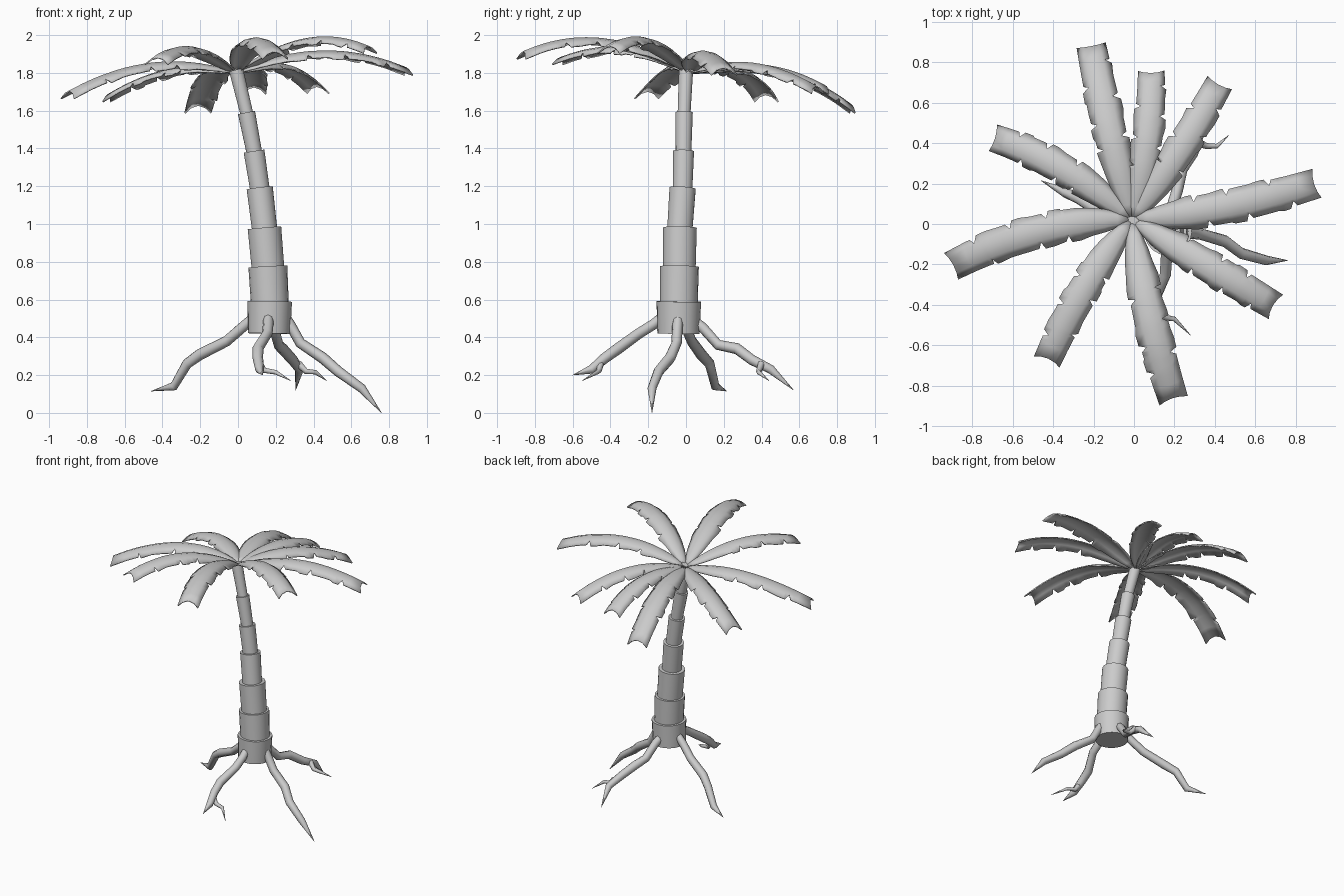
import bpy, bmesh, math, random
from mathutils import Vector

if "Cube" in bpy.data.objects:
    bpy.data.objects.remove(bpy.data.objects["Cube"])

random.seed(4)


def finish(bm, name, angle=40):
    bmesh.ops.recalc_face_normals(bm, faces=bm.faces[:])
    me = bpy.data.meshes.new(name)
    bm.to_mesh(me)
    bm.free()
    ob = bpy.data.objects.new(name, me)
    bpy.context.collection.objects.link(ob)
    smooth(ob, angle)
    return ob


def smooth(ob, angle):
    bpy.ops.object.select_all(action='DESELECT')
    ob.select_set(True)
    bpy.context.view_layer.objects.active = ob
    bpy.ops.object.shade_smooth_by_angle(angle=math.radians(angle))


# Trunk: stacked, slightly flared sleeves along a leaning line
path = [(.165, -.04, .42), (.168, -.038, .59), (.158, -.035, .775), (.14, -.032, .98),
        (.115, -.018, 1.19), (.085, -.013, 1.385), (.045, -.01, 1.59), (-.01, .0, 1.815)]
radii = [(.112, .118), (.1, .103), (.087, .09), (.067, .07), (.052, .056), (.041, .046), (.034, .038)]
for i, (r0, r1) in enumerate(radii):
    a, b = Vector(path[i]), Vector(path[i + 1])
    if i:
        a -= (b - a).normalized() * .02
    mat = (b - a).to_track_quat('Z', 'Y').to_matrix().to_4x4()
    mat.translation = (a + b) / 2
    bm = bmesh.new()
    bmesh.ops.create_cone(bm, cap_ends=True, segments=20, radius1=r0, radius2=r1,
                          depth=(b - a).length, matrix=mat)
    finish(bm, f"trunk_segment_{i + 1}")


# Roots: tapering bent tubes
def root(name, pts, rads):
    cu = bpy.data.curves.new(name, 'CURVE')
    cu.dimensions = '3D'
    cu.bevel_depth = 1
    cu.bevel_resolution = 2
    cu.use_fill_caps = True
    sp = cu.splines.new('POLY')
    sp.points.add(len(pts) - 1)
    for p, co, r in zip(sp.points, pts, rads):
        p.co = (*co, 1)
        p.radius = r
    ob = bpy.data.objects.new(name, cu)
    bpy.context.collection.objects.link(ob)
    bpy.ops.object.select_all(action='DESELECT')
    ob.select_set(True)
    bpy.context.view_layer.objects.active = ob
    bpy.ops.object.convert(target='MESH')
    smooth(bpy.context.object, 50)


main = [.025, .028, .028, .03, .028, .024, .001]
root("left_root", [(.10, -.02, .52), (.02, 0, .45), (-.06, .03, .38), (-.2, .08, .31), (-.27, .125, .26),
                   (-.34, .155, .14), (-.46, .215, .115)], main)
root("right_root", [(.22, -.04, .56), (.28, -.045, .46), (.33, -.05, .37), (.45, -.085, .29),
                    (.53, -.145, .22), (.655, -.18, .13), (.76, -.18, 0)], main)
root("front_root", [(.16, -.1, .53), (.16, -.17, .47), (.155, -.25, .42), (.105, -.36, .34), (.105, -.43, .29),
                    (.115, -.5, .23), (.13, -.6, .2)], main)
root("back_root", [(.17, .03, .5), (.19, .09, .45), (.215, .17, .36), (.235, .27, .34), (.29, .35, .28),
                   (.325, .45, .23), (.305, .57, .12)], main)
twig = [.02, .015, .012, .001]
root("front_rootlet", [(.11, -.45, .27), (.14, -.46, .225), (.2, -.47, .215), (.28, -.55, .17)], twig)
root("back_rootlet", [(.32, .4, .26), (.36, .385, .22), (.41, .385, .215), (.47, .44, .17)], twig)

# Fronds: shallow arched ribbons with ragged, notched edges
WIDTH = [(0, .012), (.12, .05), (.27, .073), (.6, .08), (1, .07)]


def half_width(t):
    for (t0, w0), (t1, w1) in zip(WIDTH, WIDTH[1:]):
        if t <= t1:
            return w0 + (w1 - w0) * (t - t0) / (t1 - t0)
    return WIDTH[-1][1]


def frond(name, mid, tip):
    base, mid, tip = Vector((-.01, .02, 1.8)), Vector(mid), Vector(tip)
    scale = .4 + .6 * (tip - base).length / .9

    def pos(t):
        return base * (2 * t - 1) * (t - 1) + mid * 4 * t * (1 - t) + tip * t * (2 * t - 1)

    notches = {s: [n + random.uniform(-.04, .04) for n in ns]
               for s, ns in ((-1, (.36, .55, .76)), (1, (.43, .65, .86)))}
    ts = [.02, .08, .15, .22, .29, .38, .5, .6, .7, .8, .9, 1]
    for ns in notches.values():
        for n in ns:
            ts += [n - .015, n, n + .02]
    bm = bmesh.new()
    rows = []
    for t in sorted(set(ts)):
        tan = (pos(t + .01) - pos(t - .01)).normalized()
        side = tan.cross(Vector((0, 0, 1))).normalized()
        up = side.cross(tan)
        row = []
        for u in (-1, -.55, 0, .55, 1):
            w = half_width(t) * scale
            k = u
            if abs(u) == 1:
                ns = notches[int(u)]
                if t in ns:
                    k = u * .66
                elif any(0 < n - t < .08 for n in ns):
                    k = u * 1.1     # leaflet flares just before each tear
            p = pos(t) + side * k * w - up * (k * k * w * .42)
            # concave end between two pointed corners
            if t == 1:
                p -= tan * .03 * (1 - u * u)
            row.append(bm.verts.new(p))
        rows.append(row)
    for r, q in zip(rows, rows[1:]):
        for j in range(4):
            bm.faces.new((r[j], r[j + 1], q[j + 1], q[j]))
    ob = finish(bm, name, 45)
    mod = ob.modifiers.new("thickness", 'SOLIDIFY')
    mod.thickness = .008
    mod.offset = 0


fronds = [((.45, .085, 1.915), (.915, .205, 1.815)),
          ((.22, .355, 1.85), (.43, .71, 1.715)),
          ((.065, .41, 1.84), (.085, .77, 1.71)),
          ((-.125, .48, 1.82), (-.215, .90, 1.61)),
          ((-.35, .27, 1.82), (-.71, .43, 1.67)),
          ((-.46, -.035, 1.85), (-.915, -.215, 1.69)),
          ((-.24, -.31, 1.935), (-.435, -.69, 1.87)),
          ((.075, -.44, 1.98), (.20, -.885, 1.90)),
          ((.36, -.205, 1.98), (.71, -.415, 1.93))]
for i, (m, t) in enumerate(fronds):
    frond(f"frond_{i + 1}", m, t)
